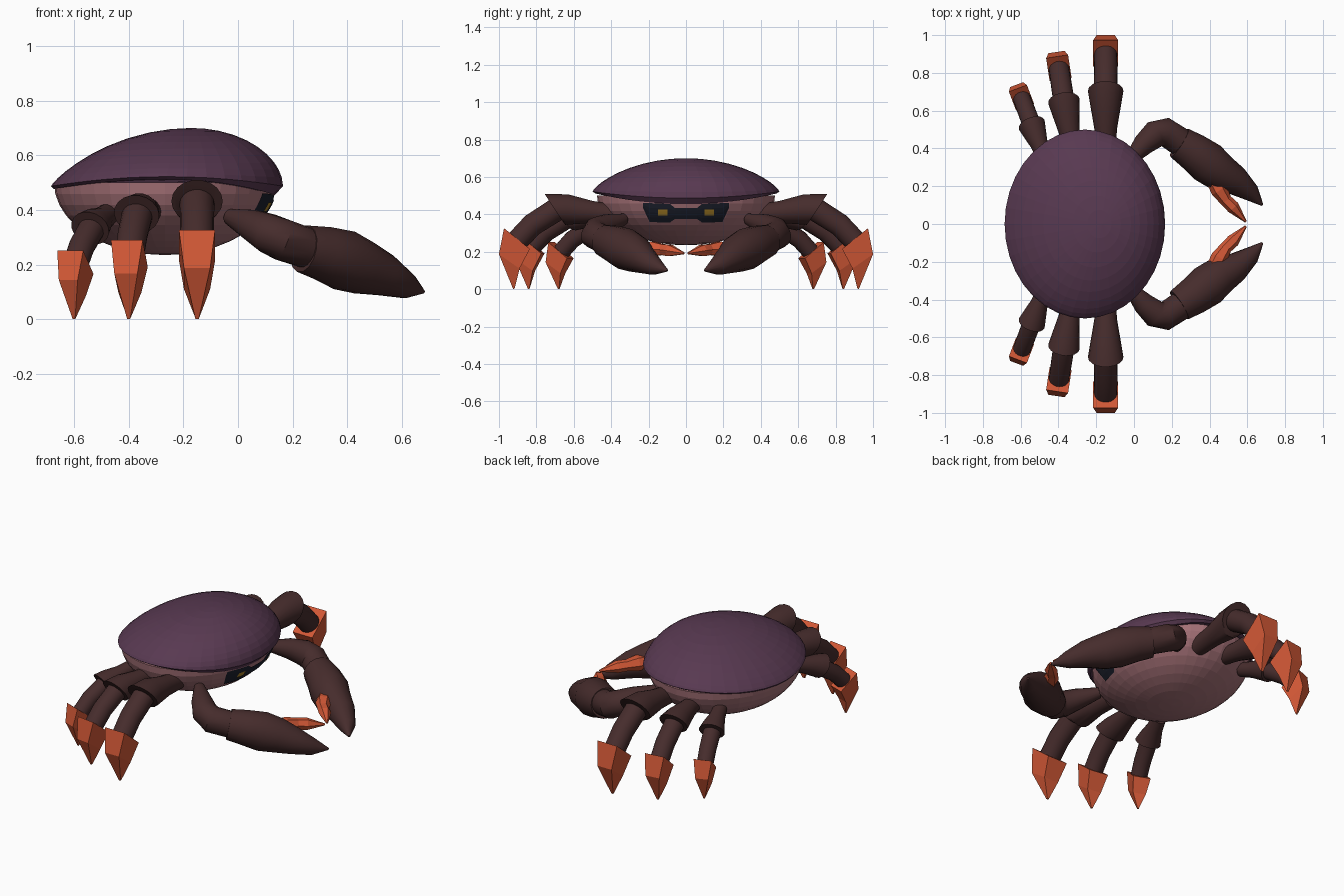
import bpy, bmesh, math
from mathutils import Vector

if "Cube" in bpy.data.objects:
    bpy.data.objects.remove(bpy.data.objects["Cube"])


def mat(name, rgb):
    m = bpy.data.materials.new(name)
    lin = [(c / 255 / 12.92) if c < 10 else ((c / 255 + 0.055) / 1.055) ** 2.4 for c in rgb]
    m.diffuse_color = (*lin, 1)
    m.use_nodes = True
    m.node_tree.nodes["Principled BSDF"].inputs["Base Color"].default_value = m.diffuse_color
    return m


SHELL = mat("purple shell", (88, 57, 81))
BELLY = mat("dusty pink belly", (166, 114, 120))
LIMB = mat("dark brown limb", (70, 44, 44))
ORANGE = mat("orange claw", (210, 88, 54))
DARK = mat("dark eye band", (28, 32, 45))
YELLOW = mat("yellow eye", (170, 130, 40))


def finish(bm, name, m):
    bmesh.ops.remove_doubles(bm, verts=bm.verts, dist=1e-5)
    bmesh.ops.recalc_face_normals(bm, faces=bm.faces)
    me = bpy.data.meshes.new(name)
    bm.to_mesh(me)
    bm.free()
    me.materials.append(m)
    ob = bpy.data.objects.new(name, me)
    bpy.context.collection.objects.link(ob)
    return ob


def loft(name, rings, m):
    """Skin a list of rings and cap both ends."""
    bm = bmesh.new()
    vs = [[bm.verts.new(p) for p in r] for r in rings]
    n = len(vs[0])
    for a, b in zip(vs, vs[1:]):
        for i in range(n):
            j = (i + 1) % n
            bm.faces.new((a[i], a[j], b[j], b[i]))
    bm.faces.new(vs[0])
    bm.faces.new(vs[-1])
    return finish(bm, name, m)


def smooth(ob, deg=40):
    bpy.ops.object.select_all(action='DESELECT')
    ob.select_set(True)
    bpy.context.view_layer.objects.active = ob
    bpy.ops.object.shade_smooth_by_angle(angle=math.radians(deg))


def tube(name, pts, m, sides=18, normals={}, soft=True):
    """Round limb through (x, y, z, radius) points, with optional end tilt."""
    ps = [Vector(p[:3]) for p in pts]
    rings = []
    for i, p in enumerate(ps):
        d = normals.get(i) or (ps[min(i + 1, len(ps) - 1)] - ps[max(i - 1, 0)])
        d = Vector(d).normalized()
        u = d.cross(Vector((0, 0, 1))).normalized()
        v = u.cross(d)
        r = pts[i][3]
        rings.append([p + r * (math.cos(t) * u + math.sin(t) * v)
                      for t in (2 * math.pi * k / sides for k in range(sides))])
    ob = loft(name, rings, m)
    if soft:
        smooth(ob)
    return ob


SEG = 36
ANG = [2 * math.pi * i / SEG for i in range(SEG)]


# Domed shell with a small lip turned under, steeper at the front (+x)
def rim(t):
    return 0.487 + 0.035 * math.sin(t) ** 2


def front(t):
    return max(0, math.cos(t)) ** 2


def back(t):
    return max(0, -math.cos(t)) ** 2


rings = [[(-0.26 + (0.416 - 0.021 * front(t)) * math.cos(t), 0.485 * math.sin(t),
           rim(t) - 0.01 - 0.022 * front(t)) for t in ANG]]
for r in (1, 0.985, 0.95, 0.9, 0.82, 0.72, 0.6, 0.46, 0.3, 0.15, 0.01):
    rings.append([(-0.17 - 0.09 * r + 0.425 * r * math.cos(t), 0.5 * r * math.sin(t),
                   rim(t) + (0.70 - rim(t))
                   * (1 - r * r) ** (0.76 - 0.23 * front(t) + 0.08 * back(t)))
                  for t in ANG])
loft("shell", rings, SHELL)

# Rounded belly
BX, BA, BB, BZ, BH = -0.267, 0.407, 0.476, 0.50, 0.265
rings = []
for k in range(11):
    q = math.pi / 2 * min(k / 10, 0.99)
    rings.append([(BX + BA * math.cos(q) * math.cos(t), BB * math.cos(q) * math.sin(t),
                   BZ - BH * math.sin(q)) for t in ANG])
loft("belly", rings, BELLY)


# Eye band and eyes: thin plates following the belly front
def plate(name, cols, m, off):
    bm = bmesh.new()
    grid = []
    for y, lo, hi in cols:
        col = []
        for k in range(5):
            z = lo + (hi - lo) * k / 4
            h = (BZ - z) / BH
            x = BX + BA * math.sqrt(1 - h * h - (y / BB) ** 2) + off
            col.append(bm.verts.new((x, y, z)))
        grid.append(col)
    for a, b in zip(grid, grid[1:]):
        for k in range(4):
            bm.faces.new((a[k], b[k], b[k + 1], a[k + 1]))
    finish(bm, name, m)


half = [(0.03, 0.375, 0.435), (0.06, 0.375, 0.435), (0.085, 0.357, 0.455),
        (0.14, 0.357, 0.458), (0.195, 0.36, 0.46), (0.23, 0.435, 0.46)]
plate("eye_band", [(-y, a, b) for y, a, b in reversed(half)] + half, DARK, 0.005)
for s, side in ((1, "left"), (-1, "right")):
    plate("eye_" + side, [(s * y, 0.395, 0.427) for y in (0.1, 0.125, 0.15)], YELLOW, 0.009)

# Walking legs: foot tip, outward direction, scale, root position
LEGS = [((-0.15, 0.92), (0.0, 1.0), 1.0, (-0.15, 0.37, 0.40)),
        ((-0.40, 0.84), (-0.15, 0.989), 0.89, (-0.32, 0.36, 0.40)),
        ((-0.60, 0.68), (-0.354, 0.935), 0.77, (-0.475, 0.35, 0.385))]
for s, side in ((1, "left"), (-1, "right")):
    for n, (tip, d, k, root) in enumerate(LEGS, 1):
        def at(u, z, w=0.0):
            u, w = u * k, w * k
            return Vector((tip[0] + d[0] * u + d[1] * w,
                           s * (tip[1] + d[1] * u - d[0] * w), z * k))
        tilt = at(0.83, -0.55) - at(0, 0)
        r0 = Vector((root[0], s * root[1], root[2]))
        knee = at(-0.215, 0.432)
        tube(f"upper_leg_{side}_{n}",
             [(*r0, 0.052 * k), (*r0.lerp(knee, 0.4), 0.06 * k),
              (*r0.lerp(knee, 0.8), 0.083 * k), (*knee, 0.094 * k)],
             LIMB, normals={3: tilt})
        tube(f"lower_leg_{side}_{n}",
             [(*at(-0.25, 0.44), 0.064 * k), (*at(-0.1, 0.345), 0.062 * k),
              (*at(0.005, 0.235), 0.06 * k)], LIMB)
        # Pointed four-sided foot: outer and inner edge with half width
        secs = [((0.053, 0.326), (-0.085, 0.215), 0.066),
                ((0.08, 0.187), (-0.03, 0.11), 0.048),
                ((0.004, 0.0), (-0.004, 0.004), 0.006)]
        loft(f"foot_claw_{side}_{n}",
             [[at(*o, w), at(*o, -w), at(*i, -w), at(*i, w)] for o, i, w in secs], ORANGE)

    # Pincer arm
    def flip(pts):
        return [(x, s * y, z, r) for x, y, z, r in pts]
    tube(f"pincer_arm_{side}",
         flip([(-0.03, 0.33, 0.375, 0.03), (0.05, 0.42, 0.345, 0.058),
               (0.11, 0.475, 0.315, 0.073), (0.165, 0.487, 0.29, 0.077),
               (0.23, 0.445, 0.268, 0.075), (0.29, 0.405, 0.25, 0.075)]), LIMB)
    # Large palm ending in the fixed finger
    tube(f"pincer_palm_{side}",
         flip([(0.24, 0.43, 0.258, 0.088), (0.31, 0.385, 0.242, 0.10),
               (0.39, 0.325, 0.215, 0.112), (0.46, 0.27, 0.188, 0.10),
               (0.54, 0.228, 0.16, 0.078), (0.62, 0.165, 0.122, 0.048),
               (0.68, 0.10, 0.10, 0.006)]), LIMB, sides=14)
    # Orange moving finger
    tube(f"pincer_finger_{side}",
         flip([(0.42, 0.235, 0.215, 0.04), (0.452, 0.178, 0.215, 0.045),
               (0.487, 0.125, 0.212, 0.033), (0.525, 0.088, 0.207, 0.035),
               (0.592, 0.012, 0.192, 0.006)]), ORANGE, sides=6, soft=False)
